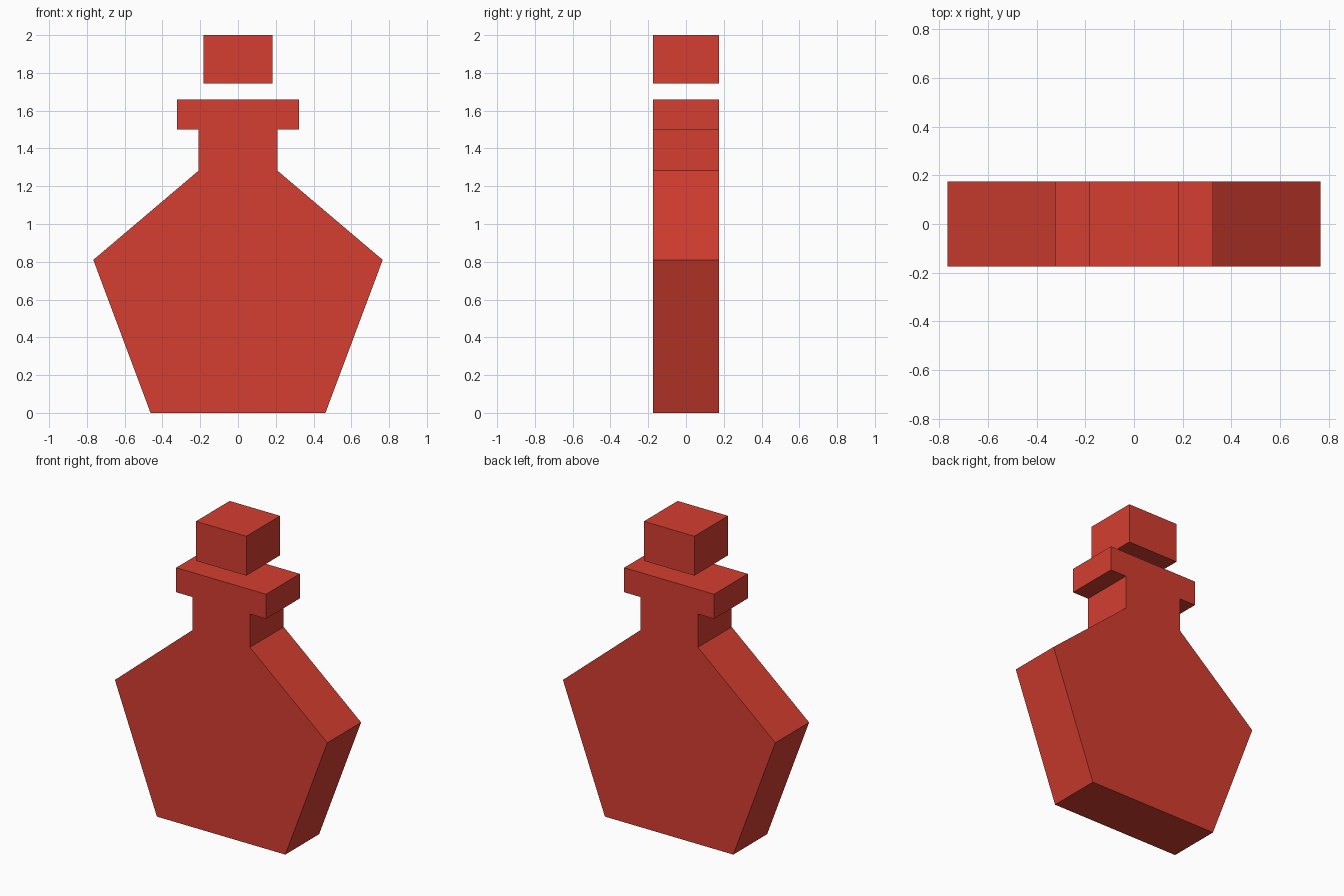
import bpy

if "Cube" in bpy.data.objects:
    bpy.data.objects.remove(bpy.data.objects["Cube"])

HALF_DEPTH = 0.174

red = bpy.data.materials.new("bottle red")
red.diffuse_color = (0.66, 0.048, 0.03, 1.0)
red.use_nodes = True
red.node_tree.nodes["Principled BSDF"].inputs["Base Color"].default_value = red.diffuse_color


def extruded_part(name, half_profile):
    """Mirror a right-hand (x, z) profile and extrude it along y."""
    outline = half_profile + [(-x, z) for x, z in reversed(half_profile)]
    n = len(outline)
    verts = [(x, y, z) for y in (-HALF_DEPTH, HALF_DEPTH) for x, z in outline]
    faces = [tuple(range(n)), tuple(reversed(range(n, 2 * n)))]
    faces += [(i, i + n, (i + 1) % n + n, (i + 1) % n) for i in range(n)]
    mesh = bpy.data.meshes.new(name)
    mesh.from_pydata(verts, [], faces)
    mesh.materials.append(red)
    mesh.validate()
    obj = bpy.data.objects.new(name, mesh)
    bpy.context.collection.objects.link(obj)
    return obj


# Bottle: flat base, angular body, neck and lip in one outline
extruded_part("bottle", [(0.463, 0.0), (0.766, 0.81), (0.208, 1.283),
                         (0.208, 1.50), (0.324, 1.50), (0.324, 1.66)])

# Stopper floating above the lip
extruded_part("stopper", [(0.182, 1.743), (0.182, 2.0)])
